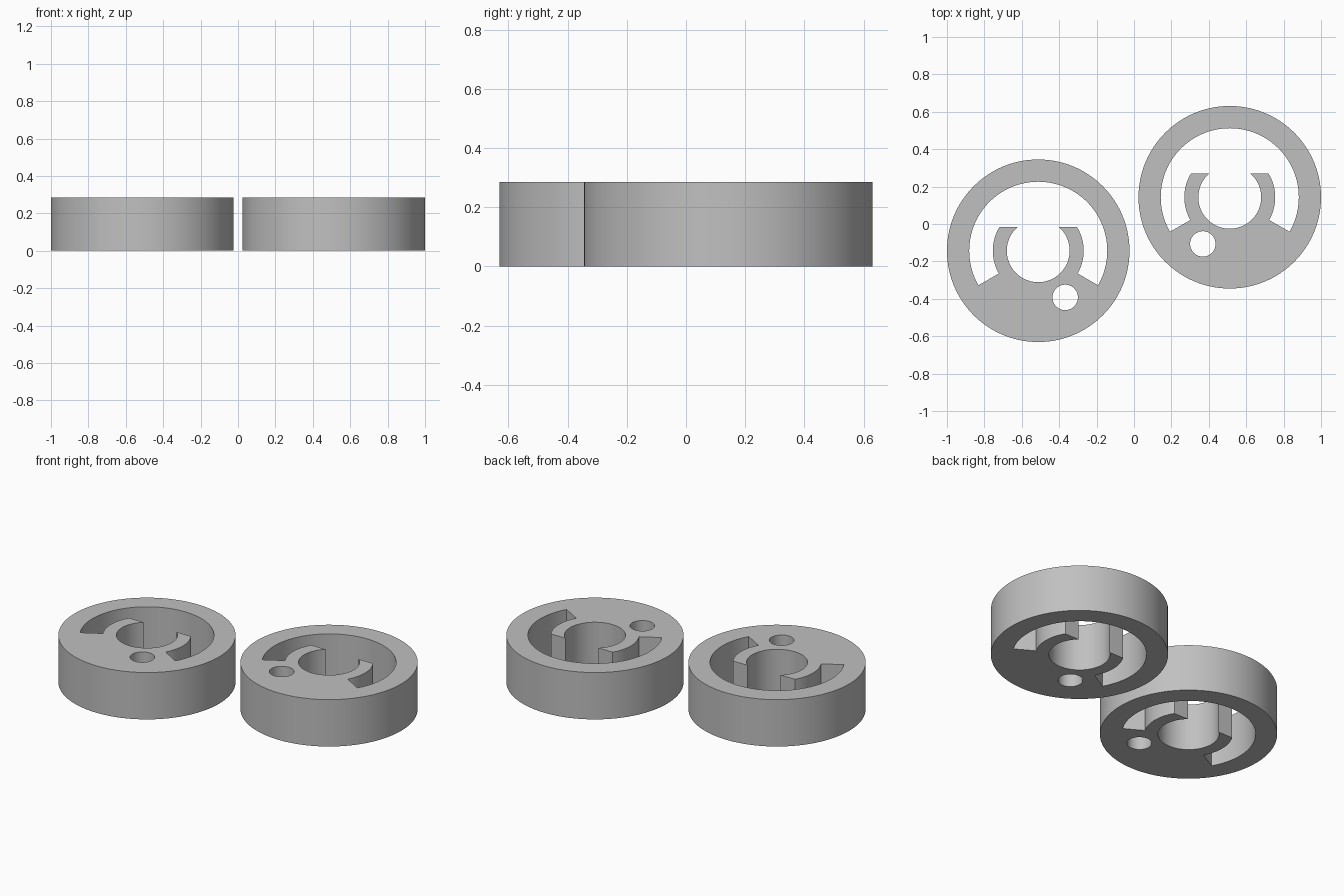
import bpy, bmesh, math

if "Cube" in bpy.data.objects:
    bpy.data.objects.remove(bpy.data.objects["Cube"])

HEIGHT = 0.285
R_OUT, R_RING, R_HUB, R_BORE = 0.488, 0.369, 0.243, 0.168
R_PIN, PIN_DIST = 0.068, 0.288
PRONG_TOP = 0.126

grey = bpy.data.materials.new("plain grey")
grey.diffuse_color = (0.53, 0.53, 0.53, 1)
grey.use_nodes = True
grey.node_tree.nodes["Principled BSDF"].inputs["Base Color"].default_value = grey.diffuse_color


def arc(radius, start, end, n, cx=0, cy=0):
    """Points on an arc, angles in degrees, both ends included."""
    angles = [math.radians(start + (end - start) * i / n) for i in range(n + 1)]
    return [(cx + radius * math.cos(a), cy + radius * math.sin(a)) for a in angles]


def circle(radius, n, cx=0, cy=0):
    return arc(radius, 0, 360, n, cx, cy)[:-1]


def slot_outline():
    """Crescent pocket, prong sides and central bore as one closed loop."""
    hub = math.degrees(math.asin(PRONG_TOP / R_HUB))
    bore = math.degrees(math.asin(PRONG_TOP / R_BORE))
    return (arc(R_RING, 210, -30, 80)
            + arc(R_HUB, -30, hub, 20)
            + arc(R_BORE, bore, -180 - bore, 80)
            + arc(R_HUB, 180 - hub, 210, 20))


def lock_disc(name, x, y, pin_side):
    bm = bmesh.new()
    pin = circle(R_PIN, 48, pin_side * PIN_DIST * 0.5, -PIN_DIST * math.sqrt(0.75))
    edges = []
    for loop in (circle(R_OUT, 128), slot_outline(), pin):
        verts = [bm.verts.new((px, py, 0)) for px, py in loop]
        edges += [bm.edges.new((v, verts[i - 1])) for i, v in enumerate(verts)]
    # fill the flat profile, then raise it to a solid disc
    bmesh.ops.triangle_fill(bm, edges=edges, use_beauty=True, use_dissolve=False)
    top = bmesh.ops.extrude_face_region(bm, geom=bm.faces[:], use_keep_orig=True)
    bmesh.ops.translate(bm, vec=(0, 0, HEIGHT),
                        verts=[g for g in top["geom"] if isinstance(g, bmesh.types.BMVert)])
    bmesh.ops.recalc_face_normals(bm, faces=bm.faces[:])
    mesh = bpy.data.meshes.new(name)
    bm.to_mesh(mesh)
    bm.free()
    mesh.materials.append(grey)
    obj = bpy.data.objects.new(name, mesh)
    obj.location = (x, y, 0)
    bpy.context.collection.objects.link(obj)
    bpy.ops.object.select_all(action='DESELECT')
    obj.select_set(True)
    bpy.context.view_layer.objects.active = obj
    bpy.ops.object.shade_smooth_by_angle(angle=math.radians(30))


# mirrored pair of discs
lock_disc("left_disc", -0.512, -0.143, 1)
lock_disc("right_disc", 0.512, 0.143, -1)
